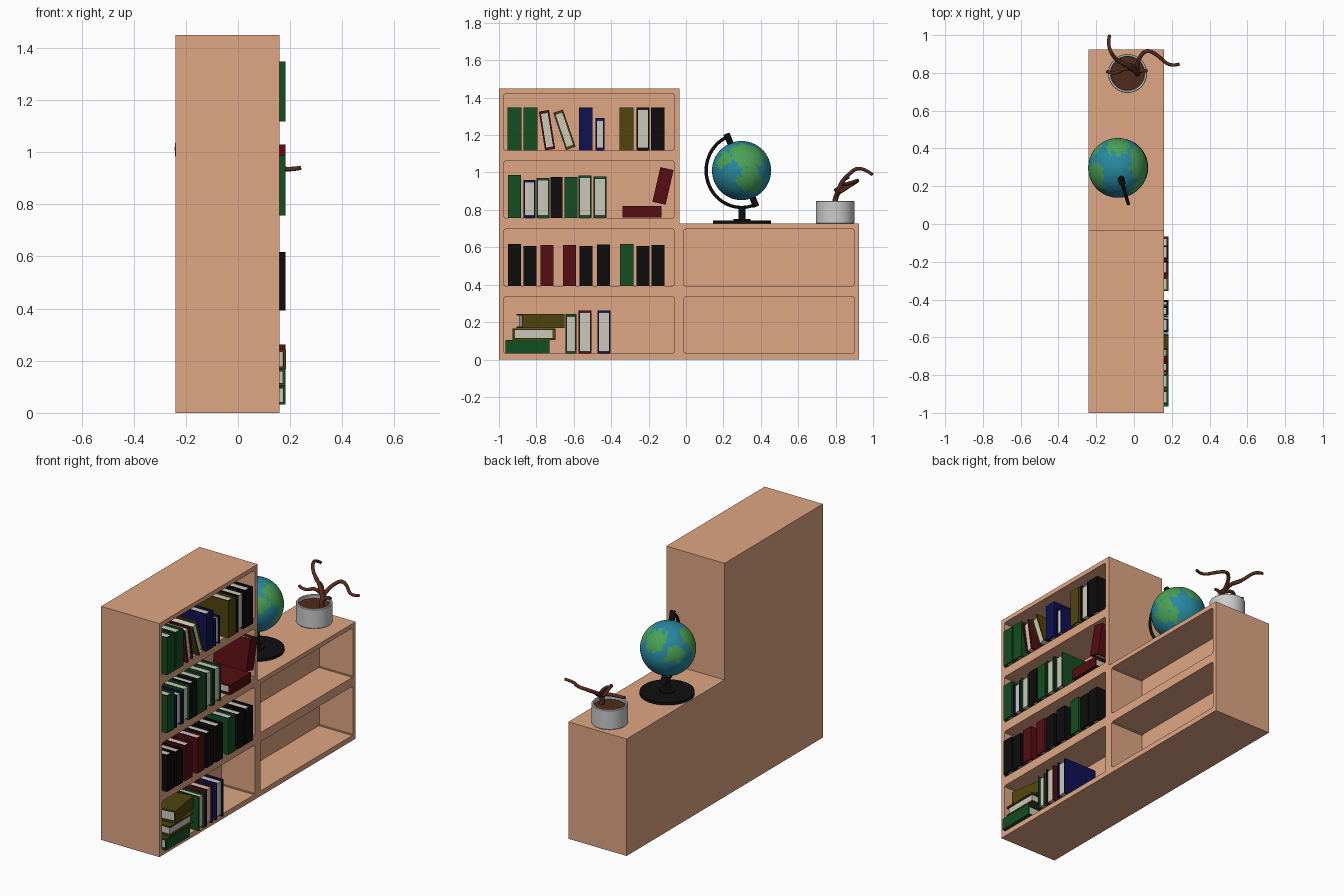
import bpy, bmesh
from math import radians, sin, cos
from mathutils import Matrix, Vector

if "Cube" in bpy.data.objects:
    bpy.data.objects.remove(bpy.data.objects["Cube"])

def mat(name, r, g, b):
    m = bpy.data.materials.new(name)
    m.diffuse_color = (r, g, b, 1)
    m.use_nodes = True
    m.node_tree.nodes["Principled BSDF"].inputs["Base Color"].default_value = m.diffuse_color
    return m

WOOD = mat("wood", .74, .38, .23)
BLACK = mat("black_metal", .005, .005, .005)
SEA = mat("sea", .02, .25, .36)
LAND = mat("land", .07, .36, .09)
SOIL = mat("soil", .08, .025, .01)
BARK = mat("bark", .10, .025, .012)
POT = mat("pot_glaze", .6, .6, .6)
PAGES = mat("pages", .6, .58, .5)
COVER = {"g": mat("green_cover", .007, .075, .015), "r": mat("red_cover", .09, .004, .006),
         "b": mat("blue_cover", .004, .006, .085), "o": mat("olive_cover", .08, .06, .004),
         "k": mat("black_cover", .004, .004, .004)}

def add_object(name, bm, *mats):
    me = bpy.data.meshes.new(name)
    bm.to_mesh(me)
    bm.free()
    for m in mats:
        me.materials.append(m)
    ob = bpy.data.objects.new(name, me)
    bpy.context.collection.objects.link(ob)
    return ob

def add_box(bm, lo, hi, mi=0):
    lo, hi = Vector(lo), Vector(hi)
    vs = bmesh.ops.create_cube(bm, size=1)["verts"]
    for v in vs:
        v.co = (lo + hi) / 2 + v.co * (hi - lo)
    for f in {f for v in vs for f in v.link_faces}:
        f.material_index = mi
    return vs

def smooth(ob, angle=35):
    bpy.ops.object.select_all(action="DESELECT")
    bpy.context.view_layer.objects.active = ob
    ob.select_set(True)
    bpy.ops.object.shade_smooth_by_angle(angle=radians(angle))

def tube(name, pts, radius, m, kind="NURBS", taper=1.0):
    cu = bpy.data.curves.new(name, "CURVE")
    cu.dimensions = "3D"
    cu.bevel_depth, cu.bevel_resolution, cu.use_fill_caps = radius, 3, True
    sp = cu.splines.new(kind)
    sp.points.add(len(pts) - 1)
    for i, p in enumerate(pts):
        sp.points[i].co = (*p, 1)
        sp.points[i].radius = 1 + (taper - 1) * i / (len(pts) - 1)
    if kind == "NURBS":
        sp.use_endpoint_u, sp.order_u, sp.resolution_u = True, 3, 6
    cu.materials.append(m)
    ob = bpy.data.objects.new(name, cu)
    bpy.context.collection.objects.link(ob)

# Stepped bookcase: L-shaped solid with six compartments cut from the front
bm = bmesh.new()
outline = [(-1, 0), (.925, 0), (.925, .726), (-.035, .726), (-.035, 1.45), (-1, 1.45)]
face = bm.faces.new([bm.verts.new((-.24, y, z)) for y, z in outline])
ext = bmesh.ops.extrude_face_region(bm, geom=[face])["geom"]
bmesh.ops.translate(bm, vec=(.4, 0, 0), verts=[v for v in ext if isinstance(v, bmesh.types.BMVert)])
bmesh.ops.recalc_face_normals(bm, faces=bm.faces)
case = add_object("bookcase", bm, WOOD)

FLOORS = [.032, .393, .757, 1.118]
bm = bmesh.new()
for i, z in enumerate(FLOORS):
    for y0, y1 in [(-.973, -.064), (-.01, .898)][:2 if i < 2 else 1]:
        vs = add_box(bm, (-.07, y0, z), (.3, y1, z + .305))
        edges = {e for v in vs for e in v.link_edges
                 if abs(e.verts[0].co.x - e.verts[1].co.x) > .1}
        bmesh.ops.bevel(bm, geom=list(edges), offset=.006, segments=2, affect="EDGES")
cutter = add_object("compartment_cutter", bm, WOOD)
cutter.hide_render = True
mod = case.modifiers.new("compartments", "BOOLEAN")
mod.operation, mod.object, mod.solver = "DIFFERENCE", cutter, "EXACT"
bpy.context.view_layer.objects.active = case
bpy.ops.object.modifier_apply(modifier=mod.name)
bpy.data.objects.remove(cutter)

# Books: two boards, a spine and an inset page block
count = 0
def book(colour, y, z, thick=.072, height=.23, pages_out=False, tilt=0, yaw=0, depth=.23):
    global count
    count += 1
    d, t, h, c = depth / 2, thick / 2, height / 2, .009
    bm = bmesh.new()
    add_box(bm, (-d, -t, -h), (d, -t + c, h))
    add_box(bm, (-d, t - c, -h), (d, t, h))
    add_box(bm, (d - c, -t + c, -h), (d, t - c, h))
    add_box(bm, (-d + .01, -t + c, -h + .012), (d - c, t - c, h - .012), 1)
    ob = add_object(f"book_{count}", bm, COVER[colour], PAGES)
    ob.matrix_world = (Matrix.Translation((.067, y, z)) @ Matrix.Rotation(radians(yaw), 4, "Z")
                       @ Matrix.Rotation(radians(tilt), 4, "X")
                       @ Matrix.Rotation(radians(180 if pages_out else 0), 4, "Z"))

# Upright books per shelf; capital letter = pages facing out
ROWS = [
    [("G", -.615, .06, .211), ("R", -.54, .07, .23), ("B", -.438, .07, .23)],
    [("k", -.917, .072, .225), ("k", -.834, .068, .213), ("r", -.743, .07, .218),
     ("r", -.623, .07, .218), ("k", -.535, .068, .213), ("k", -.441, .072, .222),
     ("g", -.318, .072, .225), ("k", -.23, .068, .213), ("k", -.15, .07, .218)],
    [("g", -.917, .072, .23), ("B", -.837, .064, .203), ("G", -.765, .07, .214),
     ("k", -.693, .064, .219), ("g", -.615, .07, .219), ("G", -.54, .07, .227),
     ("G", -.46, .07, .222)],
    [("g", -.917, .074, .23), ("g", -.832, .074, .23), ("b", -.535, .072, .23),
     ("B", -.46, .05, .172), ("o", -.318, .074, .23), ("K", -.23, .07, .23),
     ("k", -.15, .072, .23)],
]
for floor, row in zip(FLOORS, ROWS):
    for c, y, t, h in row:
        book(c.lower(), y, floor + h / 2, t, h, c.isupper())

# Leaning and lying books
book("r", -.743, 1.226, .055, .21, True, 9)
book("o", -.65, 1.228, .055, .21, True, 19)
book("r", -.235, .789, .062, .209, tilt=90)
book("r", -.123, .928, .072, .19, tilt=-13)
book("g", -.848, .068, .07, .235, tilt=90)
book("o", -.813, .136, .062, .23, True, tilt=90)
book("o", -.778, .206, .075, .23, tilt=90, yaw=9, depth=.2)

# Globe ball with land patches (direction, cosine of patch radius)
C = Vector((-.085, .297, 1.01))
TILT, TURN = radians(23), radians(16)
side = Vector((sin(TURN), -cos(TURN), 0))
axis = (Vector((0, 0, cos(TILT))) + side * sin(TILT)).normalized()
PATCHES = [((.8, .1, .6), .87), ((.75, .4, .5), .92), ((.9, .25, -.25), .93), ((.8, .4, -.5), .95),
           ((0, .8, .6), .9), ((-.65, .6, .15), .95), ((.7, -.6, .4), .95), ((-.8, -.3, .5), .88),
           ((-.8, -.4, -.3), .92)]
bm = bmesh.new()
bmesh.ops.create_uvsphere(bm, u_segments=64, v_segments=32, radius=.158)
bmesh.ops.rotate(bm, verts=bm.verts, matrix=axis.to_track_quat("Z", "Y").to_matrix())
for f in bm.faces:
    n = f.calc_center_median().normalized()
    wobble = .025 * sin(17 * n.y + 9 * n.z) + .02 * sin(23 * n.x - 13 * n.z)
    if any(n.dot(Vector(d).normalized()) + wobble > k for d, k in PATCHES):
        f.material_index = 1
ball = add_object("globe_ball", bm, SEA, LAND)
ball.location = C
smooth(ball)

# Globe stand: arc, pivots, post and round foot
arc = []
for i in range(33):
    a = TILT + radians(180) * i / 32
    arc.append(C + .197 * (side * sin(a) + Vector((0, 0, cos(a)))))
tube("globe_arc", arc, .009, BLACK, "POLY")

def cylinder(name, p, q, r, m, seg=24, r2=None):
    p, q = Vector(p), Vector(q)
    bm = bmesh.new()
    bmesh.ops.create_cone(bm, cap_ends=True, segments=seg, radius1=r, radius2=r2 or r,
                          depth=(q - p).length)
    ob = add_object(name, bm, m)
    ob.matrix_world = Matrix.Translation((p + q) / 2) @ (q - p).to_track_quat("Z", "Y").to_matrix().to_4x4()
    smooth(ob)

cylinder("globe_top_pivot", C + axis * .15, C + axis * .213, .017, BLACK)
cylinder("globe_bottom_pivot", C - axis * .15, C - axis * .208, .017, BLACK)
foot = Vector((-.08, .299, 0))
cylinder("globe_post", foot + Vector((0, 0, .74)), foot + Vector((0, 0, .822)), .018, BLACK)
cylinder("globe_collar", foot + Vector((0, 0, .742)), foot + Vector((0, 0, .752)), .045, BLACK, 32)
cylinder("globe_foot", foot + Vector((0, 0, .726)), foot + Vector((0, 0, .743)), .155, BLACK, 64)

# Plant pot turned from a profile, with soil
P = Vector((-.034, .797, 0))
bm = bmesh.new()
prof = [(0, .726), (.1, .726), (.103, .73), (.103, .844), (.1, .848), (.092, .848), (.089, .844), (.089, .81)]
vs = [bm.verts.new((r, 0, z)) for r, z in prof]
es = [bm.edges.new(pair) for pair in zip(vs, vs[1:])]
bmesh.ops.spin(bm, geom=vs + es, cent=(0, 0, 0), axis=(0, 0, 1), angle=radians(360), steps=48,
               use_merge=True)
bmesh.ops.remove_doubles(bm, verts=bm.verts, dist=1e-5)
bmesh.ops.recalc_face_normals(bm, faces=bm.faces)
pot = add_object("plant_pot", bm, POT)
pot.location = P
smooth(pot)
cylinder("soil", P + Vector((0, 0, .8)), P + Vector((0, 0, .828)), .0895, SOIL, 48)

# Bare twisting branches
tube("stem", [(.02, .8, .82), (.012, .796, .85), (.022, .806, .88), (.012, .815, .905)], .016, BARK, taper=.8)
BRANCHES = [
    [(.015, .806, .885), (-.02, .83, .95), (-.09, .865, .985), (-.125, .91, 1.025), (-.137, .96, 1.015), (-.13, .998, .988)],
    [(.015, .806, .885), (.015, .86, .92), (.06, .925, .96), (.12, .9, .95), (.19, .83, .93), (.24, .847, .94)],
    [(.015, .81, .89), (-.04, .835, .92), (-.1, .79, .9), (-.145, .808, .912)],
    [(.015, .806, .88), (-.01, .85, .94), (-.05, .83, .96), (-.08, .87, .975)],
    [(.018, .803, .87), (.045, .82, .895), (.07, .808, .89)],
]
for i, pts in enumerate(BRANCHES):
    tube(f"branch_{i + 1}", pts, .012, BARK, taper=.7)
